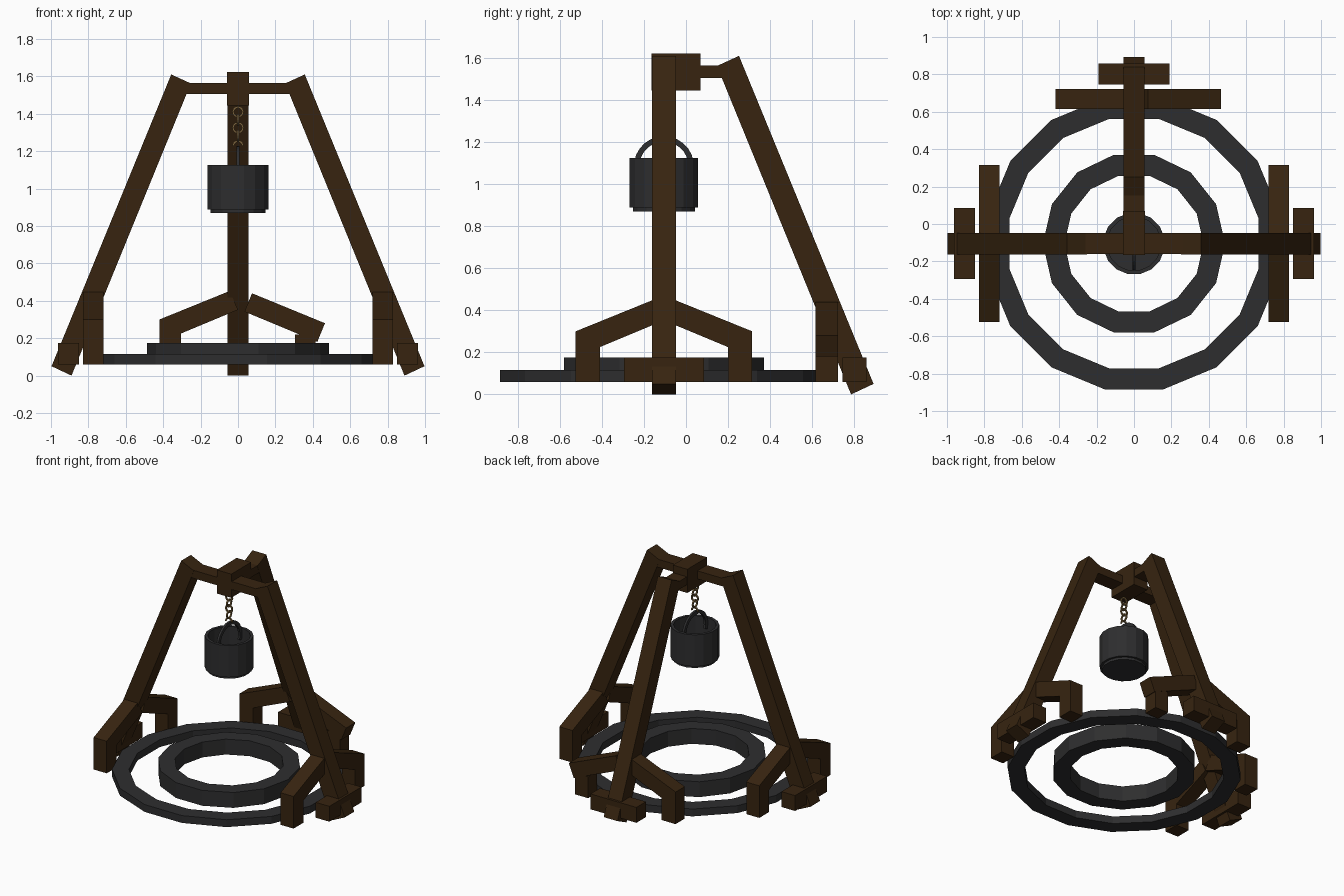
import bpy, bmesh, math
from mathutils import Matrix, Vector

if "Cube" in bpy.data.objects:
    bpy.data.objects.remove(bpy.data.objects["Cube"])

CY = -0.105  # y of the central axis


def material(name, rgb):
    m = bpy.data.materials.new(name)
    m.use_nodes = True
    m.diffuse_color = (*rgb, 1)
    bsdf = m.node_tree.nodes["Principled BSDF"]
    bsdf.inputs["Base Color"].default_value = (*rgb, 1)
    bsdf.inputs["Roughness"].default_value = 0.8
    return m


WOOD = material("dark wood", (0.038, 0.0175, 0.005))
IRON = material("dark iron", (0.027, 0.027, 0.028))
BRASS = material("aged brass", (0.2, 0.125, 0.045))


def finish(name, bm, mat, turn=0):
    """Turn the mesh about the central axis and add it to the scene."""
    bmesh.ops.recalc_face_normals(bm, faces=bm.faces)
    bm.transform(Matrix.Translation((0, CY, 0)) @ Matrix.Rotation(turn, 4, "Z"))
    me = bpy.data.meshes.new(name)
    bm.to_mesh(me)
    bm.free()
    me.materials.append(mat)
    ob = bpy.data.objects.new(name, me)
    bpy.context.collection.objects.link(ob)
    return ob


def prism(name, pts, lo, hi, along, turn=0, mat=WOOD):
    """Extrude a (u, z) outline along local x (u = y) or local y (u = x)."""
    bm = bmesh.new()
    place = (lambda u, z, d: (d, u, z)) if along == "x" else (lambda u, z, d: (u, d, z))
    face = bm.faces.new([bm.verts.new(place(u, z, lo)) for u, z in pts])
    ext = bmesh.ops.extrude_face_region(bm, geom=[face])
    shift = Vector(place(0, 0, hi - lo))
    verts = [g for g in ext["geom"] if isinstance(g, bmesh.types.BMVert)]
    bmesh.ops.translate(bm, vec=shift, verts=verts)
    return finish(name, bm, mat, turn)


def rect(u0, u1, z0, z1):
    return [(u0, z0), (u1, z0), (u1, z1), (u0, z1)]


def lathe(name, profile, sides, mat, offset=0.5, closed=True):
    """Spin an (r, z) profile; offset turns it by a part of one side."""
    bm = bmesh.new()
    loops = []
    for i in range(sides):
        a = 2 * math.pi * (i + offset) / sides - math.pi / 2
        loops.append([bm.verts.new((r * math.cos(a), r * math.sin(a), z)) for r, z in profile])
    n = len(profile)
    for i in range(sides):
        a, b = loops[i], loops[(i + 1) % sides]
        for j in range(n if closed else n - 1):
            k = (j + 1) % n
            bm.faces.new((a[j], b[j], b[k], a[k]))
    if not closed:
        bm.faces.new([l[0] for l in loops])
        bm.faces.new([l[-1] for l in loops])
    return finish(name, bm, mat)


def arc_band(name, z, radius, half_u, half_v, start, end, steps, mat, turn=0):
    """Sweep a small section round an upright arc in the local xz plane."""
    bm = bmesh.new()
    full = end - start >= 2 * math.pi - 0.01
    rows = []
    for i in range(steps if full else steps + 1):
        a = start + (end - start) * i / steps
        row = []
        for u, v in ((-1, -1), (1, -1), (1, 1), (-1, 1)):
            r = radius + u * half_u
            row.append(bm.verts.new((r * math.cos(a), v * half_v, z + r * math.sin(a))))
        rows.append(row)
    for i in range(steps):
        a, b = rows[i], rows[(i + 1) % len(rows)]
        for j in range(4):
            k = (j + 1) % 4
            bm.faces.new((a[j], b[j], b[k], a[k]))
    if not full:
        bm.faces.new(rows[0])
        bm.faces.new(rows[-1])
    return finish(name, bm, mat, turn)


# Outlines shared by the three legs
leg = [(0.89, 0.0), (0.997, 0.05), (0.357, 1.61), (0.252, 1.562)]
brace = [(0.42, 0.06), (0.42, 0.30), (0.045, 0.452), (0.0, 0.352), (0.305, 0.225), (0.305, 0.06)]
loose_brace = [(0.465, 0.28), (0.075, 0.44), (0.035, 0.342), (0.424, 0.18)]

for side, turn in (("left", 0), ("right", math.pi), ("back", math.pi / 2)):
    prism(side + "_leg", leg, -0.057, 0.057, "y", turn)
    prism(side + "_top_bar", rect(0.02, 0.30, 1.505, 1.565), -0.056, 0.056, "y", turn)
    prism(side + "_foot_block", rect(-0.19, 0.19, 0.06, 0.175), 0.85, 0.963, "x", turn)
    prism(side + "_brace_a", brace, 0.72, 0.828, "x", turn)
    mirrored = [(-u, z) for u, z in brace]
    if side == "back":
        # The last brace has slipped sideways off its post
        prism("back_brace_post", rect(-0.415, -0.305, 0.06, 0.22), 0.721, 0.827, "x", turn)
        mirrored = [(-u, z) for u, z in loose_brace]
    prism(side + "_brace_b", mirrored, 0.72, 0.828, "x", turn)

# Hub block at the apex
prism("hub_block", rect(-0.06, 0.175, 1.445, 1.622), -0.06, 0.06, "x")

# Ground rings
lathe("outer_ring", [(0.68, 0.06), (0.795, 0.06), (0.795, 0.115), (0.68, 0.115)], 16, IRON)
lathe("inner_ring", [(0.372, 0.06), (0.487, 0.06), (0.487, 0.175), (0.372, 0.175)], 14, IRON)

# Hanging bucket with a stepped base and a hollow inside
lathe("bucket", [(0.15, 0.87), (0.15, 0.888), (0.166, 0.888), (0.166, 1.125),
                 (0.145, 1.125), (0.145, 0.92)], 16, IRON, closed=False)
arc_band("bucket_handle", 1.085, 0.13, 0.013, 0.008, -0.3, math.pi + 0.3, 16, IRON, math.pi / 2)

# Chain links, alternately turned, ending in a half link on the handle
for i in range(4):
    arc_band("chain_link_%d" % (i + 1), 1.41 - 0.0425 * i, 0.026, 0.005, 0.005,
             0, 2 * math.pi, 12, BRASS, math.pi / 2 * (i % 2))
arc_band("chain_hook", 1.228, 0.026, 0.005, 0.005, 0, math.pi, 6, BRASS)
